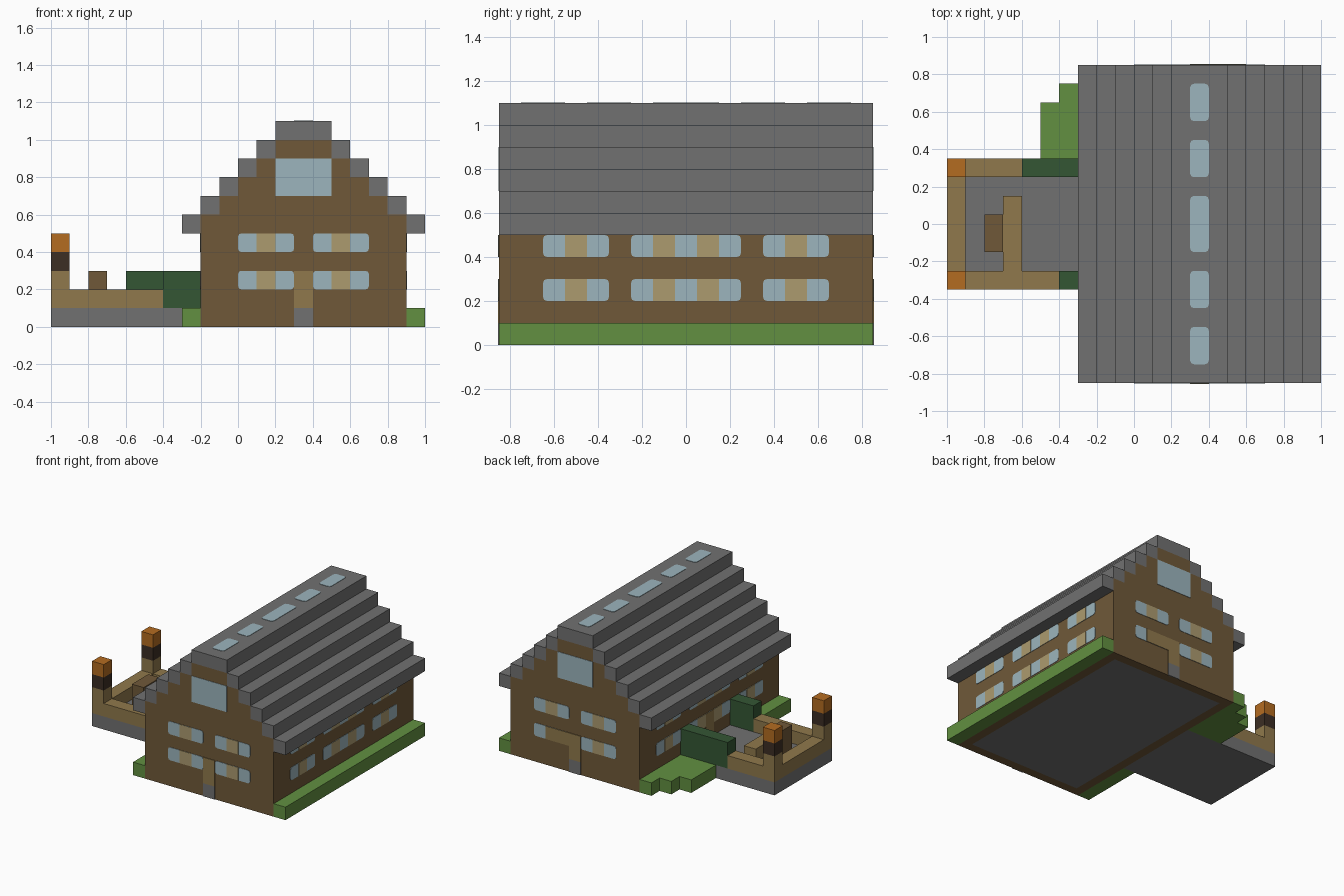
import bpy, bmesh

cube = bpy.data.objects.get("Cube")
if cube:
    bpy.data.objects.remove(cube, do_unlink=True)


def material(name, rgb):
    """Flat colour from 0-255 display values, stored linear."""
    lin = [((c / 255 + 0.055) / 1.055) ** 2.4 for c in rgb] + [1]
    m = bpy.data.materials.new(name)
    m.use_nodes = True
    m.diffuse_color = lin
    m.node_tree.nodes["Principled BSDF"].inputs["Base Color"].default_value = lin
    return m


GREY = material("slate grey", (113, 113, 113))
BROWN = material("wall brown", (112, 89, 57))
TAN = material("timber tan", (144, 121, 76))
CURTAIN = material("curtain beige", (172, 155, 111))
GLASS = material("window blue", (156, 181, 189))
LAWN = material("lawn green", (98, 144, 65))
HEDGE = material("hedge green", (52, 86, 52))
FLAME = material("lantern orange", (180, 108, 33))
CHAR = material("lantern charcoal", (60, 46, 36))


def box(name, x, y, z, mat, round_axis=None, radius=0.018):
    """Box from ranges; optionally round the four edges along one axis."""
    bm = bmesh.new()
    bmesh.ops.create_cube(bm, size=1)
    for v in bm.verts:
        v.co = [r[0] if c < 0 else r[1] for c, r in zip(v.co, (x, y, z))]
    if round_axis is not None:
        edges = [e for e in bm.edges
                 if abs((e.verts[0].co - e.verts[1].co)[round_axis]) > 1e-5
                 and all(abs((e.verts[0].co - e.verts[1].co)[a]) < 1e-5
                         for a in range(3) if a != round_axis)]
        bmesh.ops.bevel(bm, geom=edges, offset=radius, segments=2,
                        profile=0.5, affect='EDGES')
    me = bpy.data.meshes.new(name)
    bm.to_mesh(me)
    bm.free()
    me.materials.append(mat)
    ob = bpy.data.objects.new(name, me)
    bpy.context.collection.objects.link(ob)
    return ob


L, R, END = -0.2, 0.9, 0.85
LENGTH = (-END, END)


def plate(name, side, across, z, mat, proud=0.003, rounded=False):
    """Thin panel on an outer wall: front, back, left (+x) or right (-x)."""
    axis = 1 if side in ("front", "back") else 0
    wall = {"front": -END, "back": END, "left": R, "right": L}[side]
    out = proud if side in ("back", "left") else -proud
    depth = sorted((wall - out, wall + out))
    x, y = (across, depth) if axis else (depth, across)
    return box(f"{side}_{name}", x, y, z, mat, axis if rounded else None)


def window(side, start, cells, z):
    """Glass strip with a curtain in every second cell."""
    plate("window", side, (start, start + cells * 0.1), (z, z + 0.1), GLASS, rounded=True)
    for i in range(1, cells, 2):
        a = start + i * 0.1
        plate("curtain", side, (a, a + 0.1), (z, z + 0.1), CURTAIN, 0.004)


# House walls, with the grey floor inset in the underside
walls = box("house_walls", (L, R), LENGTH, (0, 0.6), BROWN)
walls.data.materials.append(GREY)
bm = bmesh.new()
bm.from_mesh(walls.data)
bm.normal_update()
base = [f for f in bm.faces if f.normal.z < -0.5]
bmesh.ops.inset_individual(bm, faces=base, thickness=0.1)
base[0].material_index = 1
bm.to_mesh(walls.data)
bm.free()

# Stepped gable core and roof courses
for i in range(5):
    z = (0.5 + i * 0.1, 0.6 + i * 0.1)
    lo, hi = L + i * 0.1, R - i * 0.1
    if i:
        box("gable_core", (lo, hi), LENGTH, z, BROWN)
    box("roof_course_right", (lo - 0.1, lo), LENGTH, z, GREY)
    box("roof_course_left", (hi, hi + 0.1), LENGTH, z, GREY)
box("roof_ridge", (0.2, 0.5), LENGTH, (1.0, 1.1), GREY)

# Skylights along the ridge
for y, half in ((-0.65, 0.1), (-0.35, 0.1), (0, 0.15), (0.35, 0.1), (0.65, 0.1)):
    box("skylight", (0.3, 0.4), (y - half, y + half), (1.097, 1.103), GLASS, 2, 0.02)

# Windows and doors of both gable ends
for side in ("front", "back"):
    plate("gable_window", side, (0.2, 0.5), (0.7, 0.9), GLASS)
    for z in (0.2, 0.4):
        for x in (0, 0.4):
            window(side, x, 3, z)
    plate("door", side, (0.3, 0.4), (0.1, 0.3), TAN, 0.005)
    plate("doorstep", side, (0.3, 0.4), (0, 0.1), GREY, 0.005)
plate("door_side_panel", "back", (0.4, 0.6), (0.2, 0.3), TAN, 0.005)

# Windows of the long walls, and the terrace door
for side in ("left", "right"):
    for z in (0.2, 0.4):
        for y, cells in ((-0.65, 3), (-0.25, 5), (0.35, 3)):
            window(side, y, cells, z)
plate("terrace_door", "right", (-0.05, 0.05), (0.1, 0.3), TAN, 0.005)

# Lawns around the house
GROUND = (0, 0.1)
box("left_lawn", (R, 1.0), LENGTH, GROUND, LAWN)
box("front_lawn", (-0.3, L), (-END, -0.35), GROUND, LAWN)
for i in range(3):
    x = L - i * 0.1
    box("back_lawn", (x - 0.1, x), (0.35, END - i * 0.1), GROUND, LAWN)

# Terrace slab, low walls and hedges
box("terrace_slab", (-1.0, L), (-0.35, 0.35), GROUND, GREY)
box("terrace_end_wall", (-1.0, -0.9), (-0.25, 0.25), (0.1, 0.2), TAN)
for name, y, split in (("front", (-0.35, -0.25), -0.4), ("back", (0.25, 0.35), -0.6)):
    box(name + "_terrace_wall", (-0.9, split), y, (0.1, 0.2), TAN)
    box(name + "_hedge", (split, L), y, (0.1, 0.3), HEDGE)
    # Corner lantern posts
    for part, z, mat in (("post", (0.1, 0.3), TAN), ("lantern_base", (0.3, 0.4), CHAR),
                         ("lantern", (0.4, 0.5), FLAME)):
        box(f"{name}_{part}", (-1.0, -0.9), y, z, mat)

# Terrace bench and table
box("bench", (-0.7, -0.6), (-0.25, 0.15), (0.1, 0.2), TAN)
box("table", (-0.8, -0.7), (-0.15, 0.05), (0.1, 0.3), BROWN)
